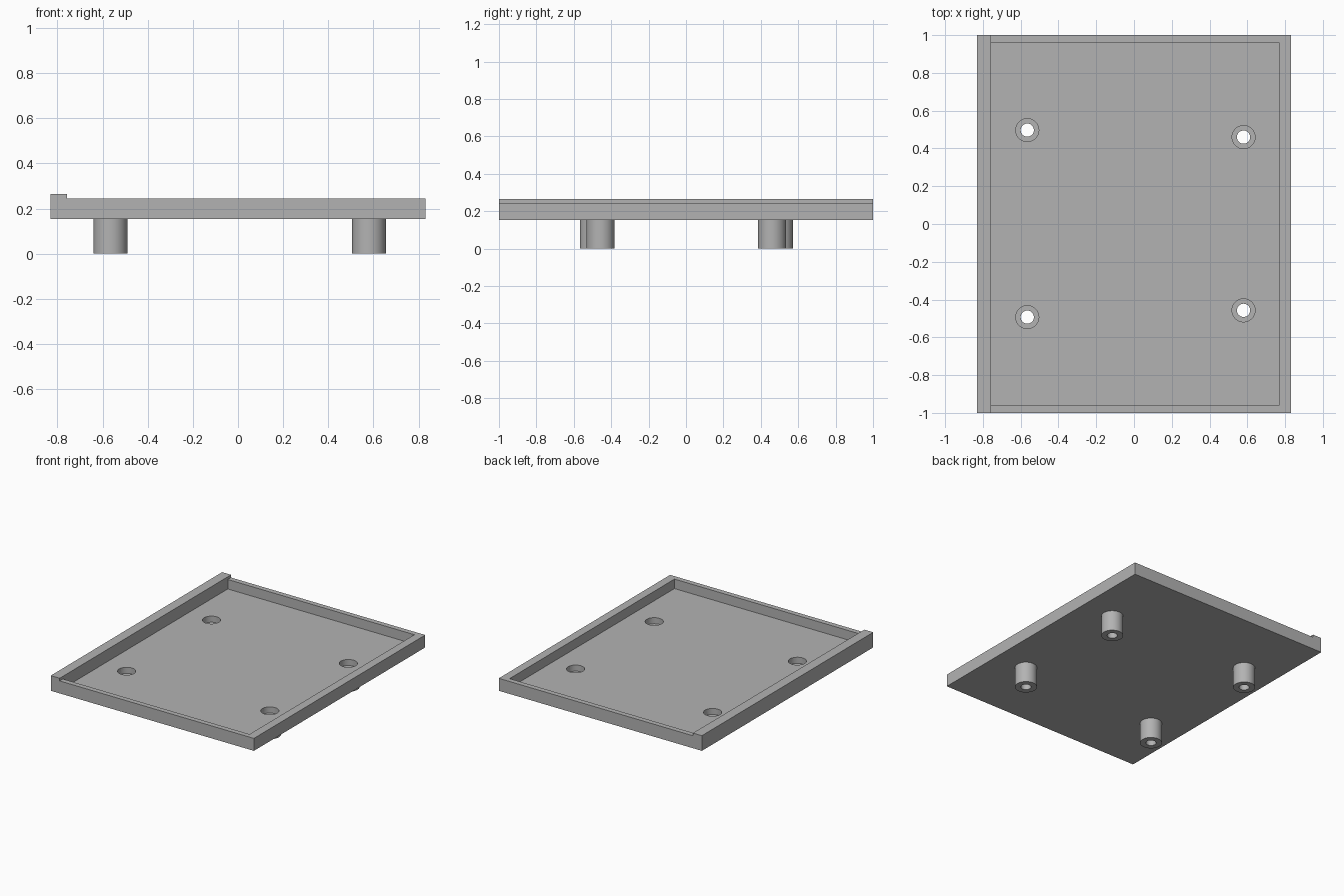
import bpy
import bmesh
import math

if "Cube" in bpy.data.objects:
    bpy.data.objects.remove(bpy.data.objects["Cube"], do_unlink=True)

grey = bpy.data.materials.new("plain grey")
grey.use_nodes = True
colour = (0.45, 0.45, 0.45, 1)
grey.diffuse_color = colour
grey.node_tree.nodes["Principled BSDF"].inputs["Base Color"].default_value = colour

# Main heights
UNDERSIDE, FLOOR, RIM, RAIL = 0.153, 0.175, 0.245, 0.265
LEDGE = 0.13
POSTS = [(-0.565, 0.497), (-0.565, -0.493), (0.58, 0.46), (0.58, -0.457)]


def finish(name, bm):
    bmesh.ops.recalc_face_normals(bm, faces=bm.faces)
    mesh = bpy.data.meshes.new(name)
    bm.to_mesh(mesh)
    bm.free()
    mesh.materials.append(grey)
    obj = bpy.data.objects.new(name, mesh)
    bpy.context.collection.objects.link(obj)
    return obj


def box(name, x0, x1, y0, y1, z0, z1):
    bm = bmesh.new()
    bmesh.ops.create_cube(bm, size=1)
    for v in bm.verts:
        v.co = (x1 if v.co.x > 0 else x0, y1 if v.co.y > 0 else y0, z1 if v.co.z > 0 else z0)
    return finish(name, bm)


def lathe(name, profile, x, y, sides=48):
    """Spin a closed radius/height profile around a vertical axis."""
    bm = bmesh.new()
    verts = [bm.verts.new((r, 0, z)) for r, z in profile]
    edges = [bm.edges.new((verts[i - 1], v)) for i, v in enumerate(verts)]
    bmesh.ops.spin(bm, geom=verts + edges, cent=(0, 0, 0), axis=(0, 0, 1),
                   angle=math.tau, steps=sides, use_duplicate=False)
    bmesh.ops.remove_doubles(bm, verts=bm.verts, dist=0.0001)
    obj = finish(name, bm)
    obj.location = (x, y, 0)
    return obj


def cut(target, cutter):
    mod = target.modifiers.new("cut", "BOOLEAN")
    mod.operation = "DIFFERENCE"
    mod.solver = "EXACT"
    mod.object = cutter
    bpy.context.view_layer.objects.active = target
    bpy.ops.object.modifier_apply(modifier=mod.name)
    bpy.data.objects.remove(cutter, do_unlink=True)


# Tray: a slab with its low step and a shallow recess cut out
tray = box("tray", -0.83, 0.83, -1, 1, UNDERSIDE, RAIL)
cut(tray, box("step_cutter", -0.757, 1, -1.2, 1.2, RIM, 0.4))
cut(tray, box("recess_cutter", -0.757, 0.768, -0.962, 0.962, FLOOR, 0.4))

# Round sockets through the floor, each continued by a hollow standoff below
for i, (x, y) in enumerate(POSTS, 1):
    bm = bmesh.new()
    bmesh.ops.create_cone(bm, cap_ends=True, segments=48, radius1=0.061, radius2=0.061, depth=0.3)
    socket = finish("socket_cutter", bm)
    socket.location = (x, y, FLOOR)
    bpy.context.view_layer.update()
    cut(tray, socket)
    post = lathe(f"standoff_{i}", [(0.035, 0), (0.075, 0), (0.075, UNDERSIDE),
                                   (0.061, UNDERSIDE), (0.061, LEDGE), (0.035, LEDGE)], x, y)
    bpy.ops.object.select_all(action="DESELECT")
    post.select_set(True)
    bpy.context.view_layer.objects.active = post
    bpy.ops.object.shade_smooth_by_angle(angle=math.radians(30))
